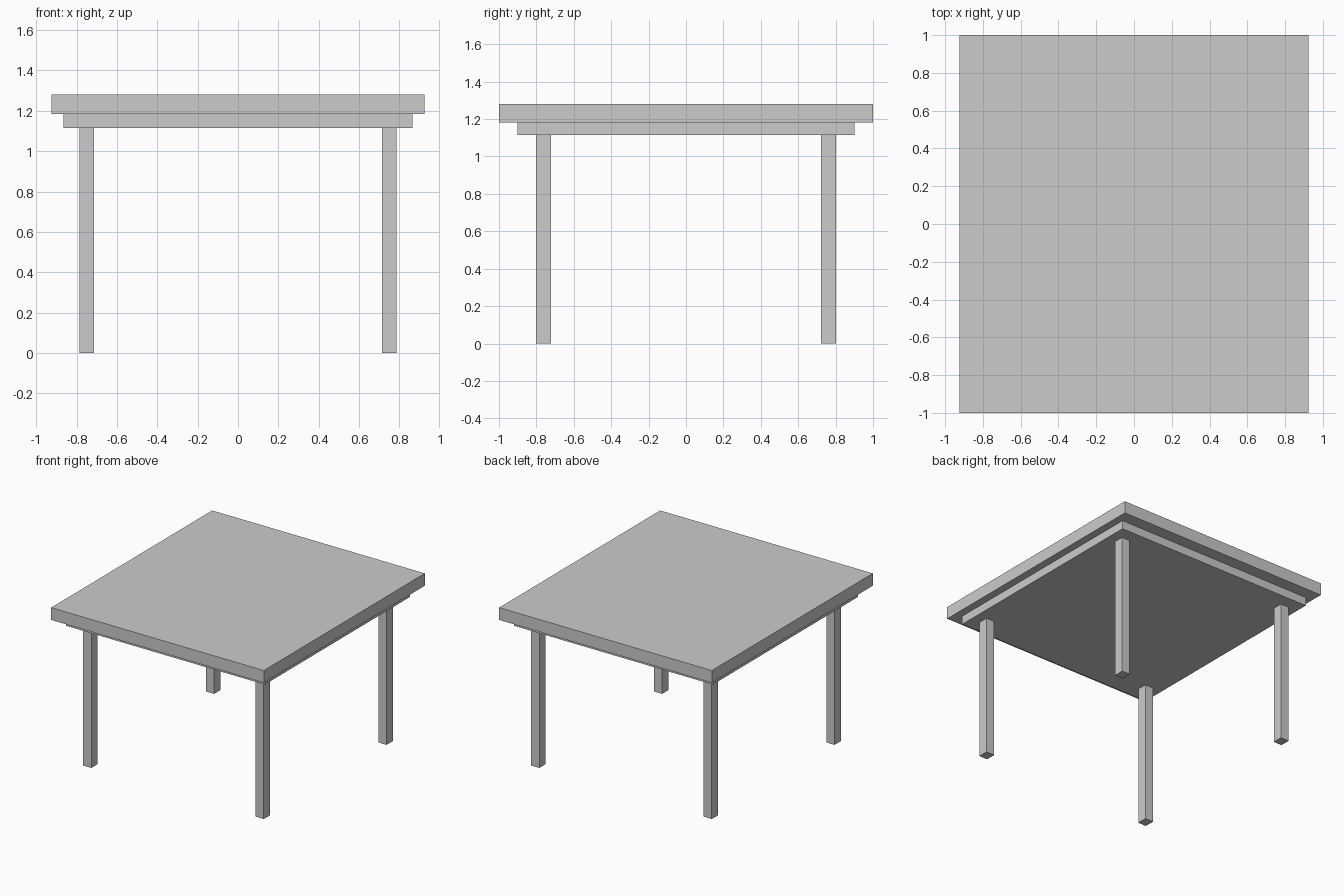
import bpy

if "Cube" in bpy.data.objects:
    bpy.data.objects.remove(bpy.data.objects["Cube"])


def box(name, center_xy, size_xy, z0, z1):
    """Axis-aligned box between heights z0 and z1."""
    x, y = center_xy
    bpy.ops.mesh.primitive_cube_add(size=1, location=(x, y, (z0 + z1) / 2))
    obj = bpy.context.object
    obj.name = name
    obj.scale = (size_xy[0], size_xy[1], z1 - z0)
    bpy.ops.object.transform_apply(location=False, rotation=False, scale=True)
    return obj


TOP_Z, SLAB_Z, FRAME_Z = 1.28, 1.183, 1.116

# Table top and the solid under-panel it rests on
box("table_top", (0, 0), (1.85, 2.0), SLAB_Z, TOP_Z)
box("under_panel", (0, 0), (1.73, 1.804), FRAME_Z, SLAB_Z)

# Four straight legs
for side, sx in (("left", -1), ("right", 1)):
    for end, sy in (("front", -1), ("back", 1)):
        box(f"{end}_{side}_leg", (sx * 0.75, sy * 0.763), (0.072, 0.08), 0, FRAME_Z)
